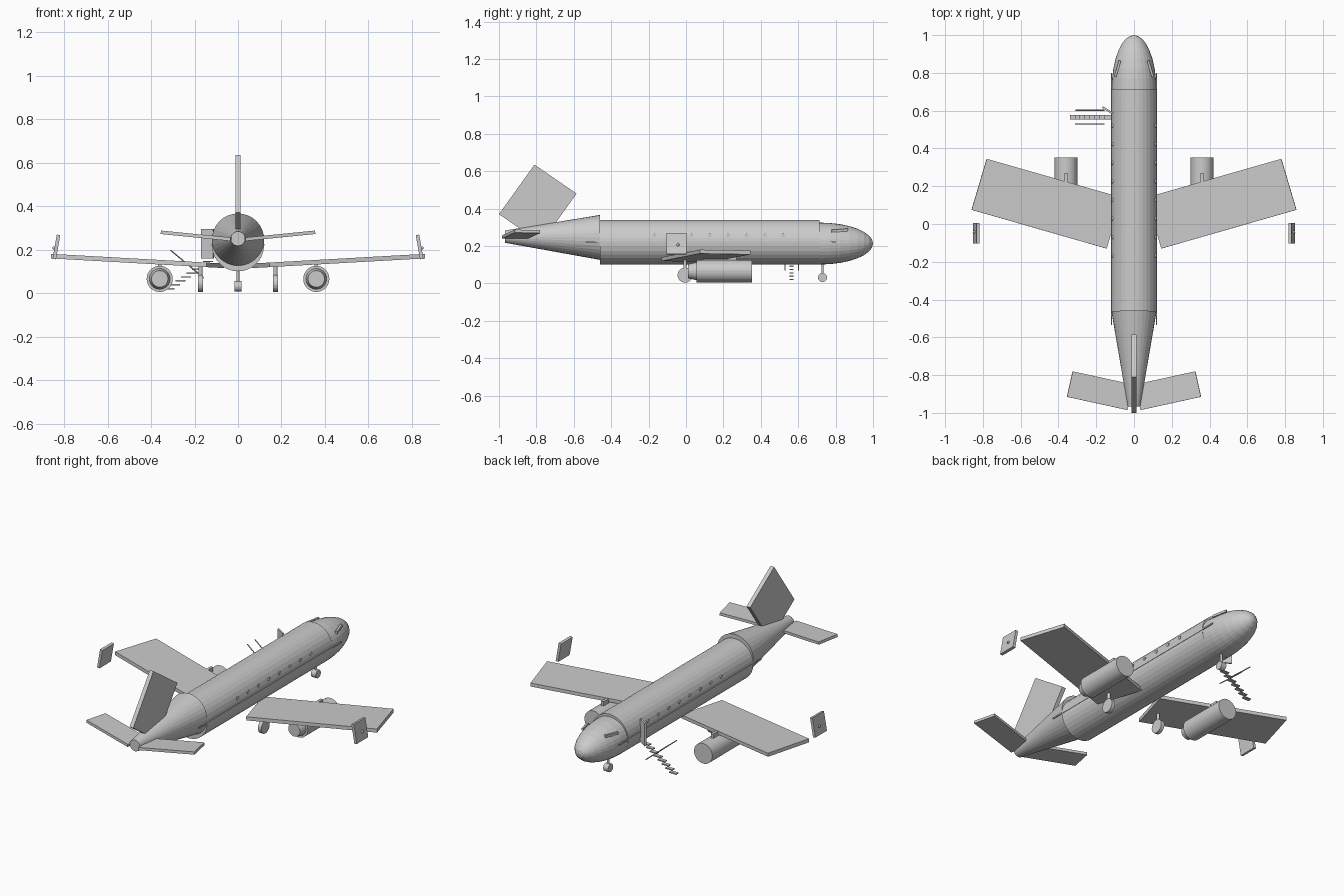
import bpy, bmesh, math
from mathutils import Vector, Matrix, Euler

if "Cube" in bpy.data.objects:
    bpy.data.objects.remove(bpy.data.objects["Cube"])


def finish(name, bm):
    bmesh.ops.recalc_face_normals(bm, faces=bm.faces)
    me = bpy.data.meshes.new(name)
    bm.to_mesh(me)
    bm.free()
    ob = bpy.data.objects.new(name, me)
    bpy.context.collection.objects.link(ob)
    return ob


def box(name, c, size, rot=(0, 0, 0)):
    bm = bmesh.new()
    r = Euler([math.radians(a) for a in rot]).to_matrix().to_4x4()
    bmesh.ops.create_cube(bm, size=1, matrix=Matrix.Translation(c) @ r @ Matrix.Diagonal((*size, 1)))
    return finish(name, bm)


def tube(name, p, q, r1, r2=None, seg=32):
    """Cylinder or cone frustum from p to q."""
    p, q = Vector(p), Vector(q)
    d = q - p
    bm = bmesh.new()
    m = Matrix.Translation((p + q) / 2) @ d.to_track_quat('Z', 'Y').to_matrix().to_4x4()
    bmesh.ops.create_cone(bm, cap_ends=True, segments=seg, radius1=r1,
                          radius2=r1 if r2 is None else r2, depth=d.length, matrix=m)
    return finish(name, bm)


def ball(name, c, size, seg=32, rings=16, front_half=False):
    bm = bmesh.new()
    turn = Matrix.Rotation(math.radians(-90), 4, 'X')
    bmesh.ops.create_uvsphere(bm, u_segments=seg, v_segments=rings, radius=1,
                              matrix=Matrix.Translation(c) @ Matrix.Diagonal((*size, 1)) @ turn)
    if front_half:
        back = [v for v in bm.verts if v.co.y < c[1] - 1e-4]
        bmesh.ops.delete(bm, geom=back, context='VERTS')
        bmesh.ops.holes_fill(bm, edges=[e for e in bm.edges if e.is_boundary])
    return finish(name, bm)


def slab(name, pts, t):
    """Flat four-cornered panel with thickness t centred on the given corners."""
    pts = [Vector(p) for p in pts]
    n = (pts[1] - pts[0]).cross(pts[2] - pts[1]).normalized() * t / 2
    bm = bmesh.new()
    a = [bm.verts.new(p + n) for p in pts]
    b = [bm.verts.new(p - n) for p in pts]
    bm.faces.new(a)
    bm.faces.new(b[::-1])
    for i in range(4):
        j = (i + 1) % 4
        bm.faces.new((a[i], b[i], b[j], a[j]))
    return finish(name, bm)


# Fuselage, nose and tail cone
tube("fuselage", (0, -0.46, 0.22), (0, 0.715, 0.22), 0.12)
ball("nose", (0, 0.715, 0.213), (0.118, 0.285, 0.112), front_half=True)
tube("tail_cone", (0, -0.967, 0.25), (0, -0.46, 0.246), 0.033, 0.12)

# Tail fin
slab("tail_fin", [(0, -1.0, 0.37), (0, -0.81, 0.635), (0, -0.585, 0.48), (0, -0.775, 0.215)], 0.024)

for s, side in ((1, "right"), (-1, "left")):
    # Wing and tailplane, both rising toward the tip
    wing = [(0.78, 0.345), (0.86, 0.075), (0.145, -0.13), (0.065, 0.14)]
    slab("wing_" + side, [(s * x, y, 0.13 + 0.056 * (x - 0.15)) for x, y in wing], 0.021)
    plane = [(0.325, -0.78), (0.355, -0.915), (0.035, -0.985), (0.005, -0.85)]
    slab("tailplane_" + side, [(s * x, y, 0.247 + 0.1 * (x - 0.03)) for x, y in plane], 0.016)

    # Winglet with its lamp
    box("winglet_" + side, (s * 0.835, -0.05, 0.212), (0.016, 0.108, 0.113), (0, -10 * s, 0))
    ball("wing_lamp_" + side, (s * 0.846, -0.043, 0.207), (0.008, 0.008, 0.008), 12, 8)

    # Engine
    x = s * 0.36
    tube("engine_" + side, (x, 0.055, 0.065), (x, 0.353, 0.065), 0.06)
    tube("engine_nozzle_" + side, (x, 0.012, 0.065), (x, 0.056, 0.065), 0.038, 0.048)
    box("engine_pylon_" + side, (x, 0.18, 0.128), (0.016, 0.18, 0.045))

    # Main landing gear
    x = s * 0.173
    tube("main_wheel_" + side, (x - 0.011, -0.005, 0.044), (x + 0.011, -0.005, 0.044), 0.04, seg=24)
    tube("main_strut_" + side, (x, -0.005, 0.044), (x, -0.005, 0.132), 0.009, seg=12)

    # Side stripe, cabin windows and cockpit window
    box("stripe_" + side, (s * 0.1195, 0.132, 0.222), (0.005, 1.335, 0.008))
    for i in range(8):
        y = -0.168 + i * 0.0983
        tube(f"window_{side}_{i + 1}", (s * 0.1, y, 0.256), (s * 0.119, y, 0.256), 0.01, seg=16)
    box("cockpit_window_" + side, (s * 0.087, 0.822, 0.283), (0.012, 0.088, 0.014), (4, 0, 16 * s))

# Nose landing gear
tube("nose_wheel", (-0.016, 0.73, 0.031), (0.016, 0.73, 0.031), 0.024, seg=24)
tube("nose_strut", (0, 0.73, 0.031), (0, 0.73, 0.12), 0.006, seg=12)

# Open door, stairs and handrails on the left
box("door", (-0.14, 0.602, 0.226), (0.064, 0.01, 0.135), (0, 0, -32))
for i in range(8):
    box(f"stair_step_{i + 1}", (-0.137 - 0.0255 * i, 0.565, 0.145 - 0.0178 * i), (0.046, 0.022, 0.006))
for i, y in enumerate((0.53, 0.602)):
    tube(f"handrail_{i + 1}", (-0.31, y, 0.197), (-0.158, y, 0.07), 0.003, seg=8)
